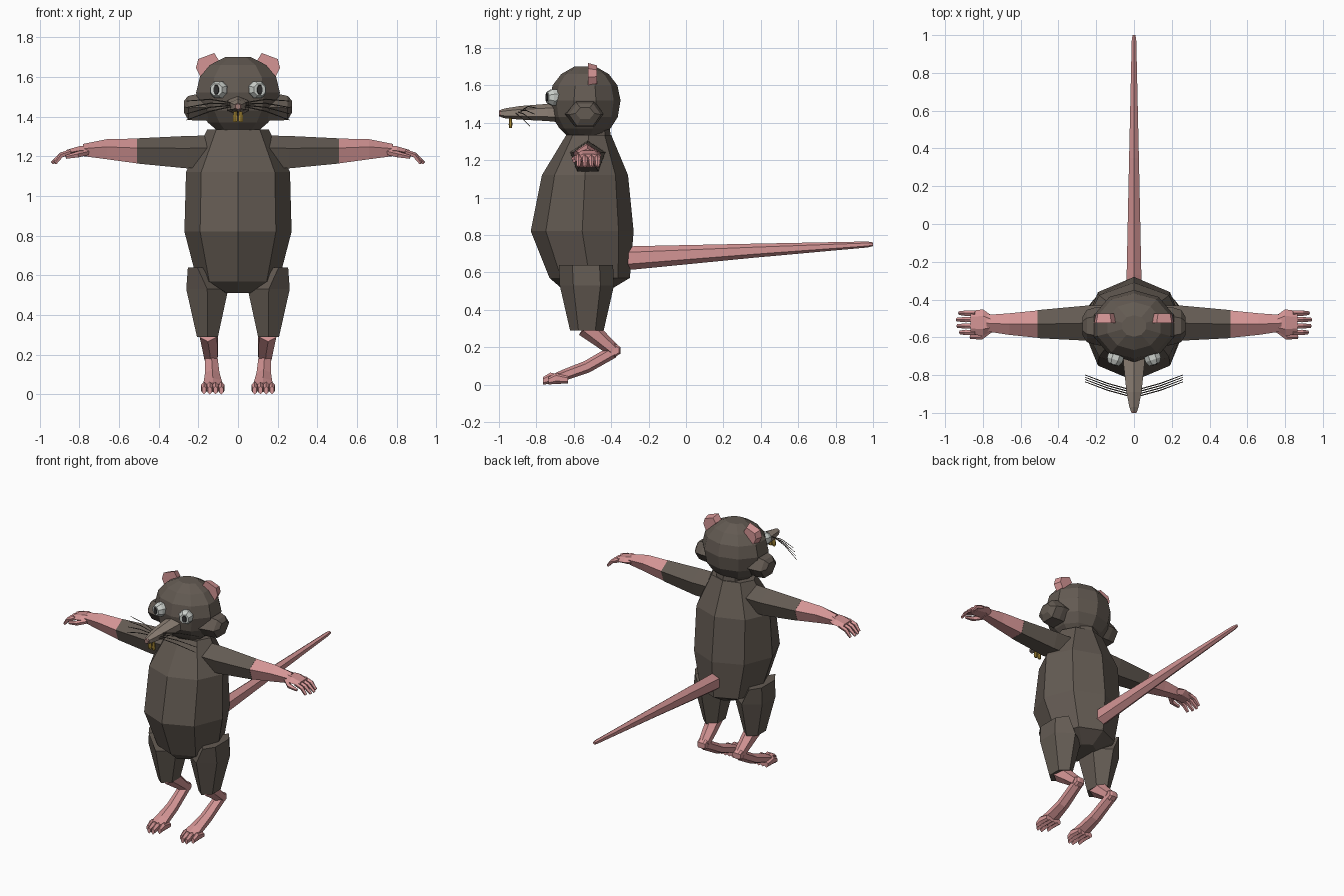
import bpy, bmesh, math
from mathutils import Vector

cube = bpy.data.objects.get("Cube")
if cube:
    bpy.data.objects.remove(cube, do_unlink=True)


def material(name, r, g, b):
    m = bpy.data.materials.new(name)
    m.use_nodes = True
    m.diffuse_color = (r, g, b, 1)
    bsdf = next(n for n in m.node_tree.nodes if n.type == 'BSDF_PRINCIPLED')
    bsdf.inputs["Base Color"].default_value = (r, g, b, 1)
    bsdf.inputs["Roughness"].default_value = 0.9
    return m


FUR = material("dark brown fur", 0.125, 0.103, 0.085)
MUZZLE = material("light taupe muzzle", 0.27, 0.22, 0.18)
SKIN = material("pink skin", 0.66, 0.30, 0.30)
NOSE = material("dusky nose", 0.35, 0.2, 0.18)
WHITE = material("pale grey eye", 0.6, 0.63, 0.6)
BLACK = material("dark pupil", 0.03, 0.03, 0.03)
TOOTH = material("yellow tooth", 0.42, 0.27, 0.04)
HAIR = material("whisker brown", 0.09, 0.075, 0.06)

X, Y, Z = Vector((1, 0, 0)), Vector((0, 1, 0)), Vector((0, 0, 1))


def loft(name, mat, rings, sides=6, axis=None, up=Z, phase=0.0, mirror=False):
    """Skin elliptical rings (centre, half width, half height along up)."""
    bm = bmesh.new()
    centres = [Vector(r[0]) for r in rings]
    loops = []
    for i, (c, w, h) in enumerate(rings):
        t = axis or (centres[min(i + 1, len(rings) - 1)] - centres[max(i - 1, 0)])
        u = t.cross(up).normalized()
        v = u.cross(t).normalized()
        loop = []
        for k in range(sides):
            a = 2 * math.pi * k / sides + phase
            loop.append(bm.verts.new(centres[i] + u * w * math.sin(a) + v * h * math.cos(a)))
        loops.append(loop)
    for a, b in zip(loops, loops[1:]):
        for k in range(sides):
            n = (k + 1) % sides
            bm.faces.new((a[k], a[n], b[n], b[k]))
    bm.faces.new(loops[0])
    bm.faces.new(loops[-1])
    return finish(name, mat, bm, mirror)


def finish(name, mat, bm, mirror):
    bmesh.ops.recalc_face_normals(bm, faces=bm.faces)
    me = bpy.data.meshes.new(name)
    bm.to_mesh(me)
    bm.free()
    me.materials.append(mat)
    ob = bpy.data.objects.new(name, me)
    bpy.context.collection.objects.link(ob)
    if mirror:
        mod = ob.modifiers.new("Mirror", 'MIRROR')
        mod.use_axis[0] = True
        mod.use_clip = False
        mod.use_mirror_merge = False
    return ob


# Torso, neck and head: upright lofts with a corner facing forward
loft("torso", FUR, [((0, -.53, .51), .08, .13), ((0, -.515, .57), .205, .215),
                    ((0, -.555, .82), .27, .275), ((0, -.54, 1.12), .262, .23),
                    ((0, -.52, 1.335), .155, .12)], 8, Z, Y)
loft("neck", FUR, [((0, -.5, 1.3), .1, .1), ((0, -.51, 1.4), .1, .1)], 8, Z, Y)
HEAD = [(1.33, .5), (1.37, .72), (1.43, .92), (1.52, 1), (1.6, .91), (1.66, .67), (1.7, .3)]
loft("head", FUR, [((0, -.54, z), .222 * s, .19 * s) for z, s in HEAD], 10, Z, Y)
loft("cheeks", FUR, [((.08, -.55, 1.445), .11, .07), ((.2, -.54, 1.447), .1, .078),
                     ((.25, -.54, 1.443), .085, .07), ((.272, -.54, 1.45), .05, .035)],
     6, X, Z, math.pi / 6, True)

# Muzzle with nose tip
loft("muzzle", MUZZLE, [((0, -.65, 1.455), .06, .055), ((0, -.74, 1.455), .064, .046),
                        ((0, -.89, 1.453), .046, .036), ((0, -.97, 1.45), .028, .026),
                        ((0, -.99, 1.45), .02, .02)], 6, -Y)
loft("nose", NOSE, [((0, -.985, 1.45), .021, .021), ((0, -1, 1.45), .015, .015)], 6, -Y)

# Front teeth
loft("teeth", TOOTH, [((.014, -.938, 1.373), .011, .007), ((.014, -.938, 1.39), .014, .01),
                      ((.014, -.938, 1.425), .009, .007)], 6, Z, Y, 0, True)

# Whiskers
for i in range(4):
    d = i - 1.5
    loft("whisker_%d" % (i + 1), HAIR,
         [((.03, -.91 + .012 * i, 1.46 + .006 * d), .003, .003),
          ((.14, -.88 + .012 * i, 1.457 + .02 * d), .003, .003),
          ((.26, -.835 + .012 * i, 1.43 + .032 * d), .002, .002)], 4, mirror=True)

# Eyes, turned slightly outward
gaze = Vector((.32, -.95, 0)).normalized()
eye = Vector((.092, -.69, 1.535))
loft("eyes", WHITE, [(eye - gaze * .03, .045, .045), (eye + gaze * .03, .046, .046),
                     (eye + gaze * .055, .032, .032)], 8, gaze, Z, math.pi / 8, True)
loft("pupils", BLACK, [(eye + gaze * .054, .017, .025), (eye + gaze * .059, .015, .023)],
     8, gaze, Z, math.pi / 8, True)

# Ears: extruded outline
bm = bmesh.new()
outline = [(.12, 1.64), (.095, 1.68), (.12, 1.72), (.2, 1.69), (.212, 1.645), (.19, 1.6), (.15, 1.58)]
face = bm.faces.new([bm.verts.new((x, -.525, z)) for x, z in outline])
back = bmesh.ops.extrude_face_region(bm, geom=[face])["geom"]
for v in [g for g in back if isinstance(g, bmesh.types.BMVert)]:
    v.co.y += .05
    v.co.x += (.155 - v.co.x) * .2
    v.co.z += (1.65 - v.co.z) * .2
finish("ears", SKIN, bm, True)

# Arms: furry sleeves, bare forearms and hands
loft("upper_arms", FUR, [((.12, -.525, 1.215), .1, .09), ((.26, -.525, 1.212), .097, .09),
                         ((.51, -.53, 1.22), .078, .07)], 5, X, Z, 0, True)
loft("forearms", SKIN, [((.51, -.53, 1.22), .076, .069), ((.66, -.53, 1.23), .06, .056),
                        ((.78, -.525, 1.228), .046, .034)], 5, X, Z, 0, True)
loft("palms", SKIN, [((.76, -.525, 1.228), .045, .03), ((.8, -.522, 1.228), .07, .026),
                     ((.865, -.522, 1.216), .062, .018)], 6, X, Z, math.pi / 6, True)
for i in range(4):
    y = -.472 - .034 * i
    reach = (.925, .938, .935, .92)[i]
    loft("finger_%d" % (i + 1), SKIN,
         [((.84, y, 1.222), .014, .014), ((.89, y, 1.205), .015, .014),
          ((reach, y, 1.165), .01, .009)], 5, mirror=True)
loft("thumbs", SKIN, [((.76, -.56, 1.22), .016, .016), ((.81, -.597, 1.207), .017, .016),
                      ((.868, -.598, 1.195), .01, .01)], 5, mirror=True)

# Legs: furry thighs, shins, heels and long feet
loft("thighs", FUR, [((.154, -.53, .29), .061, .09), ((.155, -.53, .53), .122, .145),
                     ((.205, -.535, .64), .055, .145)], 6, Z, Y, 0, True)
loft("shins", SKIN, [((.148, -.535, .31), .05, .058), ((.14, -.46, .245), .045, .045),
                     ((.135, -.39, .185), .038, .036)], 6, mirror=True)
loft("heels", SKIN, [((.105, -.38, .183), .025, .025), ((.118, -.38, .183), .034, .036),
                     ((.152, -.38, .183), .034, .036), ((.165, -.38, .183), .025, .025)],
     6, X, mirror=True)
loft("feet", SKIN, [((.135, -.39, .175), .036, .034), ((.13, -.53, .095), .042, .033),
                    ((.127, -.64, .055), .052, .03), ((.127, -.7, .035), .062, .024)],
     6, mirror=True)
for i in range(4):
    x = .084 + .029 * i
    tip = (-.735, -.765, -.765, -.735)[i]
    loft("toe_%d" % (i + 1), SKIN,
         [((x, -.63, .025), .016, .02), ((x, tip + .04, .034), .018, .03),
          ((x, tip, .02), .012, .02)], 6, -Y, mirror=True)

# Tail
loft("tail", SKIN, [((0, -.36, .673), .045, .063), ((0, -.27, .678), .045, .062),
                    ((0, .35, .715), .03, .038), ((0, .97, .749), .014, .016),
                    ((0, 1, .75), .009, .01)], 6, Y)
